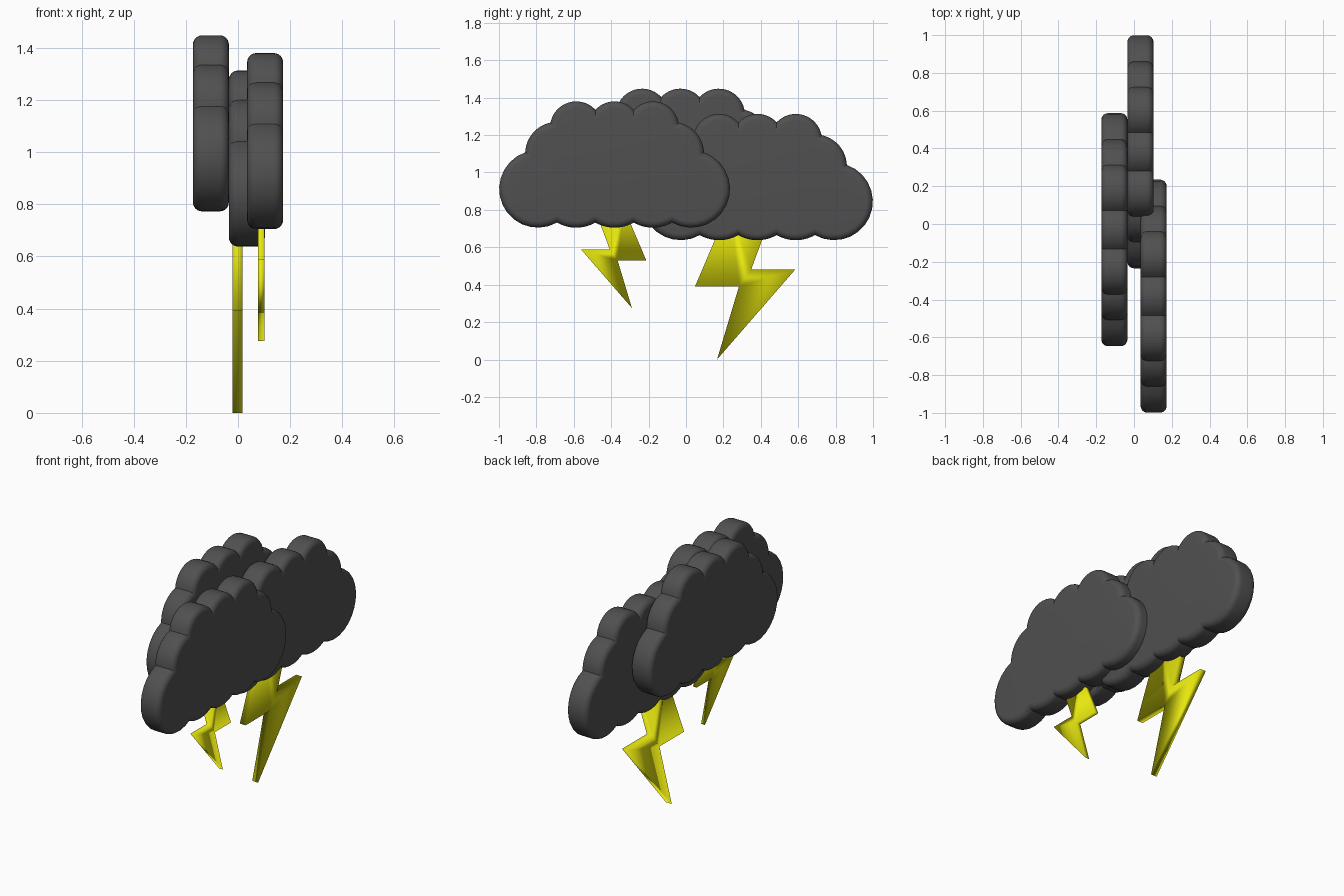
import bpy
import bmesh
import math
from mathutils import Vector

cube = bpy.data.objects.get("Cube")
if cube:
    bpy.data.objects.remove(cube, do_unlink=True)


def make_material(name, color):
    mat = bpy.data.materials.new(name)
    mat.use_nodes = True
    mat.diffuse_color = color
    mat.node_tree.nodes["Principled BSDF"].inputs["Base Color"].default_value = color
    return mat


storm_grey = make_material("storm_grey", (0.08, 0.08, 0.08, 1))
bolt_yellow = make_material("bolt_yellow", (0.8, 0.8, 0.005, 1))


def loft(name, layers, material, location):
    """Skin a stack of (x, outline) layers, each outline in the YZ plane."""
    bm = bmesh.new()
    rings = [[bm.verts.new((x, p.x, p.y)) for p in outline] for x, outline in layers]
    for a, b in zip(rings, rings[1:]):
        for i in range(len(a)):
            j = (i + 1) % len(a)
            bm.faces.new((a[i], a[j], b[j], b[i]))
    bm.faces.new(rings[0])
    bm.faces.new(rings[-1])
    bmesh.ops.recalc_face_normals(bm, faces=bm.faces)
    mesh = bpy.data.meshes.new(name)
    bm.to_mesh(mesh)
    bm.free()
    mesh.materials.append(material)
    obj = bpy.data.objects.new(name, mesh)
    obj.location = location
    bpy.context.collection.objects.link(obj)
    bpy.ops.object.select_all(action="DESELECT")
    obj.select_set(True)
    bpy.context.view_layer.objects.active = obj
    return obj


# Cloud puffs as (centre, radius), counter-clockwise around the outline
PUFFS = [(Vector((k * 0.205, 0.207)), 0.207) for k in range(-2, 3)]
PUFFS += [(Vector((0.308, 0.395)), 0.17)]
PUFFS += [(Vector((k * 0.205, 0.535)), 0.14) for k in (1, 0, -1)]
PUFFS += [(Vector((-0.308, 0.395)), 0.17)]


def notch(c1, r1, c2, r2):
    """Outer crossing point of two neighbouring puffs."""
    d = (c2 - c1).length
    u = (c2 - c1) / d
    along = (d * d + r1 * r1 - r2 * r2) / (2 * d)
    return c1 + u * along + Vector((u.y, -u.x)) * math.sqrt(max(r1 * r1 - along * along, 0))


def cloud_outline(inset, steps=14):
    puffs = [(c, r - inset) for c, r in PUFFS]
    notches = [notch(*puffs[i - 1], *puffs[i]) for i in range(len(puffs))]
    points = []
    for i, (c, r) in enumerate(puffs):
        start = notches[i] - c
        end = notches[(i + 1) % len(puffs)] - c
        a = math.atan2(start.y, start.x)
        sweep = (math.atan2(end.y, end.x) - a) % math.tau
        for s in range(steps):
            t = a + sweep * s / steps
            points.append(c + Vector((math.cos(t), math.sin(t))) * r)
    return points


def cloud(name, location, half=0.069, bevel=0.035, steps=6):
    front = []
    for s in range(steps + 1):
        a = math.pi / 2 * s / steps
        front.append((half - bevel + bevel * math.sin(a),
                      cloud_outline(bevel * (1 - math.cos(a)))))
    back = [(-x, outline) for x, outline in reversed(front)]
    loft(name, back + front, storm_grey, location)
    bpy.ops.object.shade_smooth_by_angle(angle=math.radians(35))


cloud("left_cloud", (0.104, -0.382, 0.705))
cloud("middle_cloud", (0.034, 0.382, 0.638))
cloud("right_cloud", (-0.104, -0.03, 0.773))

# Lightning bolt profile, tip at the origin, top tucked inside the cloud
BOLT = [(0, 0), (0.417, 0.48), (0.182, 0.48), (0.307, 0.82),
        (0.065, 0.82), (-0.118, 0.39), (0.117, 0.39)]


def bolt(name, location, size, side):
    outline = [Vector((y * side, z)) * size for y, z in BOLT]
    half = 0.0195 * size
    loft(name, [(-half, outline), (half, outline)], bolt_yellow, location)
    bpy.ops.object.shade_smooth()


bolt("large_bolt", (-0.002, 0.166, 0), 1, 1)
bolt("small_bolt", (0.089, -0.289, 0.275), 0.652, -1)
